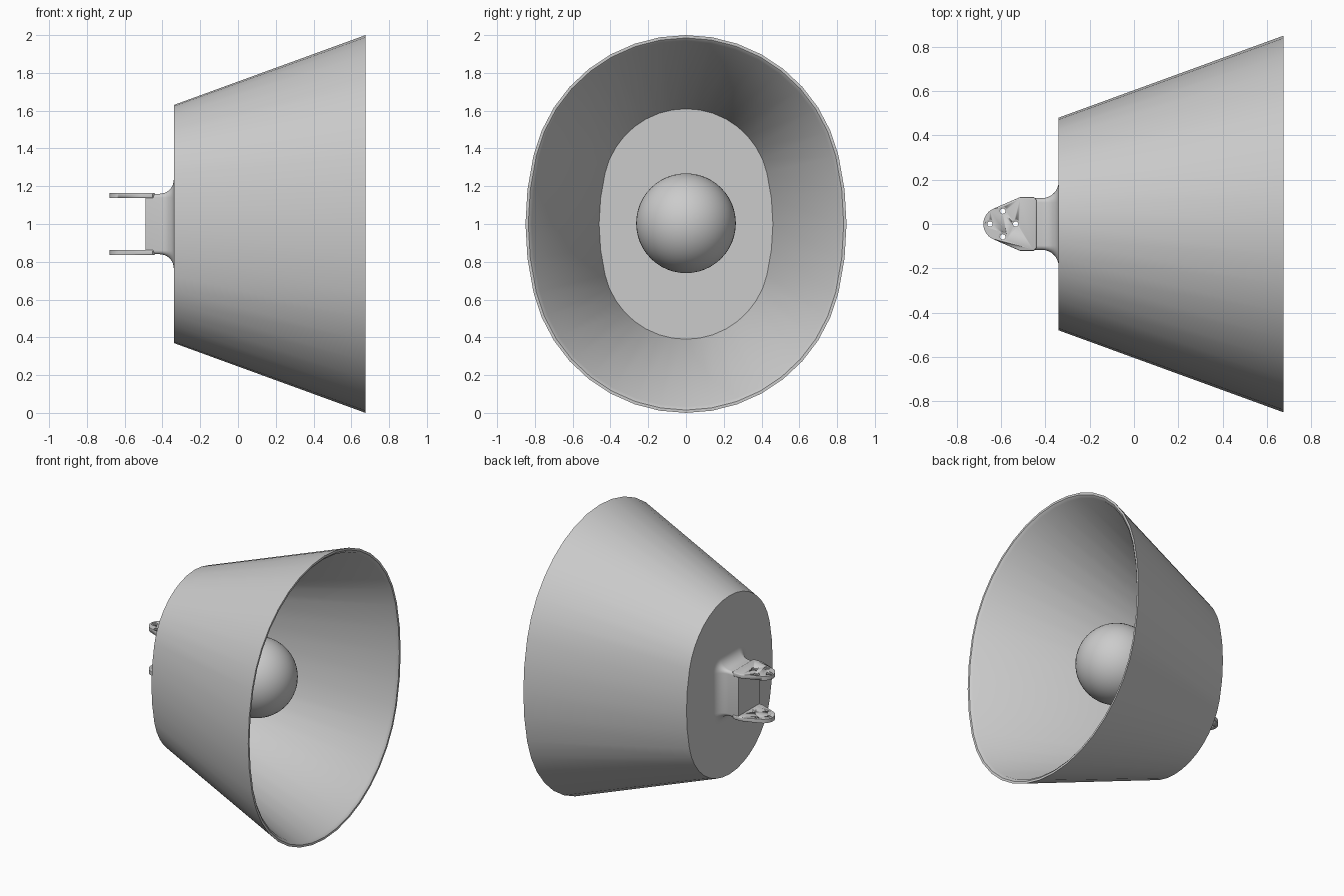
import bpy, bmesh, math
from mathutils import Vector

if "Cube" in bpy.data.objects:
    bpy.data.objects.remove(bpy.data.objects["Cube"], do_unlink=True)

CZ = 1.0  # height of the lamp axis

grey = bpy.data.materials.new("light grey")
grey.use_nodes = True
COL = (0.6, 0.6, 0.6, 1)
grey.diffuse_color = COL
grey.node_tree.nodes["Principled BSDF"].inputs["Base Color"].default_value = COL


def make(name, bm, angle=35):
    bmesh.ops.recalc_face_normals(bm, faces=bm.faces)
    me = bpy.data.meshes.new(name)
    bm.to_mesh(me)
    bm.free()
    me.materials.append(grey)
    ob = bpy.data.objects.new(name, me)
    bpy.context.collection.objects.link(ob)
    bpy.ops.object.select_all(action='DESELECT')
    ob.select_set(True)
    bpy.context.view_layer.objects.active = ob
    bpy.ops.object.shade_smooth_by_angle(angle=math.radians(angle))
    return ob


def loft(bm, rings):
    """Skin equal-length rings of points and cap both ends."""
    rows = [[bm.verts.new(p) for p in r] for r in rings]
    n = len(rows[0])
    for a, b in zip(rows, rows[1:]):
        for i in range(n):
            j = (i + 1) % n
            bm.faces.new((a[i], a[j], b[j], b[i]))
    bm.faces.new(rows[0])
    bm.faces.new(rows[-1])


def arc(cx, cy, r, a0, a1, n):
    return [(cx + r * math.cos(a0 + (a1 - a0) * i / n),
             cy + r * math.sin(a0 + (a1 - a0) * i / n)) for i in range(n + 1)]


def oval(x, d):
    """Four-arc oval in the yz plane, grown outwards by d."""
    cz, r, big = 0.17, 0.44, 1.1725
    cy = 0.46 - big
    t = math.atan2(cz, -cy)
    pts = arc(cy, 0, big + d, -t, t, 4)[:-1]
    pts += arc(0, cz, r + d, t, math.pi - t, 16)[:-1]
    pts += [(-y, -z) for y, z in pts]
    return [(x, y, CZ + z) for y, z in pts]


# Flared housing: outer wall, rounded lip, inner wall and floor
bm = bmesh.new()
loft(bm, [oval(x, d) for x, d in
          [(-0.34, 0.02), (0.675, 0.39), (0.675, 0.375), (0.66, 0.357), (-0.325, 0.0)]])
make("housing", bm)

# Ball in the middle
bm = bmesh.new()
bmesh.ops.create_uvsphere(bm, u_segments=48, v_segments=24, radius=0.264)
bmesh.ops.translate(bm, verts=bm.verts, vec=(0.145, 0, CZ + 0.004))
make("ball", bm)

# Stem that carries the ball
bm = bmesh.new()
loft(bm, [[(x, y, CZ + z) for y, z in arc(0, 0, 0.05, 0, math.tau, 24)[:-1]]
          for x in (-0.33, -0.08)])
make("ball_stem", bm)


def rounded_rect(x, hy, hz, r):
    pts = []
    for k, (sy, sz) in enumerate([(1, 1), (-1, 1), (-1, -1), (1, -1)]):
        a = k * math.pi / 2
        pts += arc(sy * (hy - r), sz * (hz - r), r, a, a + math.pi / 2, 6)
    return [(x, y, CZ + z) for y, z in pts]


# Bracket neck with a fillet spreading onto the back of the housing
F = 0.075
sections = [(-0.49, 0.0)] + [(-0.34 - F + F * math.sin(a), F * (1 - math.cos(a)))
                             for a in [math.pi / 2 * i / 8 for i in range(9)]]
bm = bmesh.new()
loft(bm, [rounded_rect(x, 0.117 + e, 0.16 + e, 0.02 + e) for x, e in sections])
make("bracket_neck", bm)

# Cutter for the four countersunk screw holes
bm = bmesh.new()
for hx, hy in [(-0.65, 0), (-0.592, 0.058), (-0.592, -0.058), (-0.534, 0)]:
    loft(bm, [[(x, y, CZ + z) for x, y in arc(hx, hy, r, 0, math.tau, 20)[:-1]]
              for z, r in [(-0.18, 0.02), (-0.159, 0.02), (-0.157, 0.012),
                           (0.157, 0.012), (0.159, 0.02), (0.18, 0.02)]])
cutter = make("hole_cutter", bm)
cutter.hide_render = True

# Two bracket plates: round nose, tapered sides, square root
T = math.radians(112)
side = [(-0.44, 0.108), (-0.452, 0.121), (-0.515, 0.121)]
outline = side + arc(-0.605, 0, 0.075, T, math.tau - T, 20) + [(x, -y) for x, y in reversed(side)]
for name, s in [("top_plate", 1), ("bottom_plate", -1)]:
    bm = bmesh.new()
    loft(bm, [[(x, y, CZ + s * z) for x, y in outline] for z in (0.137, 0.165)])
    rim = [e for e in bm.edges if abs(e.verts[0].co.z - e.verts[1].co.z) < 1e-5]
    bmesh.ops.bevel(bm, geom=rim, offset=0.006, segments=3, affect='EDGES', profile=0.5)
    plate = make(name, bm)
    cut = plate.modifiers.new("holes", 'BOOLEAN')
    cut.operation = 'DIFFERENCE'
    cut.solver = 'EXACT'
    cut.object = cutter
    bpy.ops.object.modifier_apply(modifier=cut.name)
cutter.hide_set(True)
